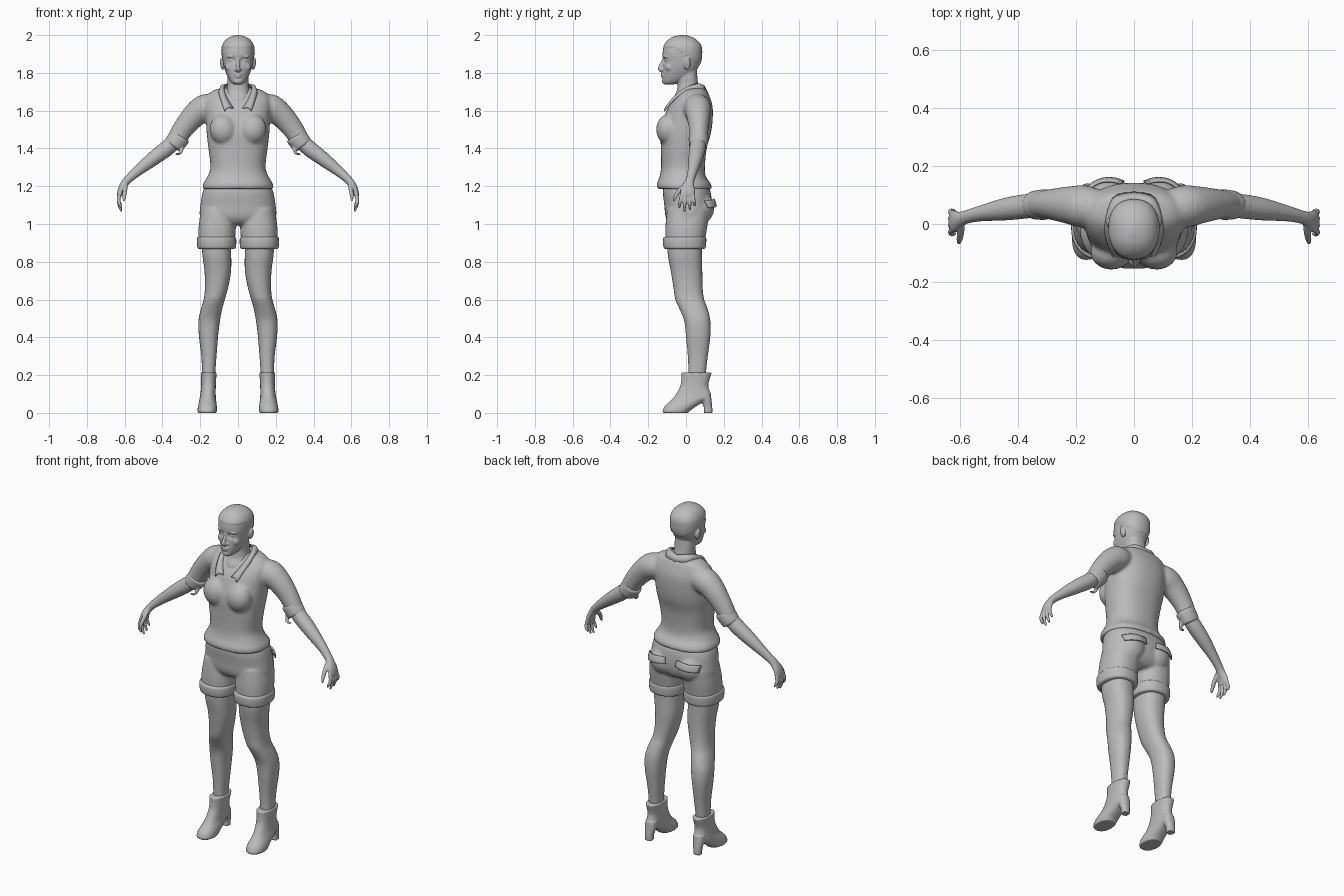
import bpy, bmesh, math
from mathutils import Vector, Matrix

grey = bpy.data.materials.new("plain grey")
grey.diffuse_color = (0.5, 0.5, 0.5, 1)


def refine(rows, k=4):
    """Smooth curve through rows of numbers."""
    out = []
    for i in range(len(rows) - 1):
        p = [rows[max(0, min(len(rows) - 1, i + d))] for d in (-1, 0, 1, 2)]
        for s in range(k):
            t = s / k
            out.append([0.5 * (2 * b + (c - a) * t + (2 * a - 5 * b + 4 * c - d) * t * t
                               + (3 * b - a - 3 * c + d) * t ** 3) for a, b, c, d in zip(*p)])
    return out + [list(rows[-1])]


def skin(bm, rings):
    """Closed surface through equal rings of points."""
    rings = [[bm.verts.new(p) for p in r] for r in rings]
    n = len(rings[0])
    faces = [bm.faces.new((a[i], a[(i + 1) % n], b[(i + 1) % n], b[i]))
             for a, b in zip(rings, rings[1:]) for i in range(n)]
    faces += [bm.faces.new(rings[0][::-1]), bm.faces.new(rings[-1])]
    bmesh.ops.recalc_face_normals(bm, faces=faces)


def oval(n=36, p=2.3):
    for i in range(n):
        c, s = math.cos(math.tau * i / n), math.sin(math.tau * i / n)
        yield math.copysign(abs(c) ** (2 / p), c), math.copysign(abs(s) ** (2 / p), s)


def stack(bm, rows, side=1, k=4):
    """Level rings: z, centre x, half width, front y, back y."""
    skin(bm, [[Vector((side * (cx + hw * c), (f + b) / 2 + (b - f) / 2 * s, z)) for c, s in oval()]
              for z, cx, hw, f, b in refine(rows, k)])


def tube(bm, rows, side=1, k=4):
    """Rings along a path: x, y, z, radius along y, radius across."""
    rows = refine(rows, k)
    rings = []
    for i, r in enumerate(rows):
        c = Vector(r[:3])
        t = (Vector(rows[min(i + 1, len(rows) - 1)][:3]) - Vector(rows[max(i - 1, 0)][:3])).normalized()
        u = Vector((0, 1, 0))
        u = (u - t * u.dot(t)).normalized()
        v = t.cross(u)
        ring = [c + u * a * r[3] + v * b * r[4] for a, b in oval(24, 2)]
        rings.append([Vector((side * q.x, q.y, q.z)) for q in ring])
    skin(bm, rings)


def ball(bm, centre, size, tilt=0, side=1):
    m = (Matrix.Translation((side * centre[0], *centre[1:])) @ Matrix.Rotation(side * tilt, 4, 'Y')
         @ Matrix.Diagonal((*size, 1)))
    bmesh.ops.create_uvsphere(bm, u_segments=20, v_segments=12, radius=1, matrix=m)


def finish(name, bm, voxel=0, smooth=3, mirror=False):
    me = bpy.data.meshes.new(name)
    bm.to_mesh(me)
    bm.free()
    me.materials.append(grey)
    me.shade_smooth()
    ob = bpy.data.objects.new(name, me)
    bpy.context.collection.objects.link(ob)
    if mirror:
        ob.modifiers.new("mirror", 'MIRROR')
    if voxel:
        m = ob.modifiers.new("blend", 'REMESH')
        m.mode, m.voxel_size, m.use_smooth_shade = 'VOXEL', voxel, True
        m = ob.modifiers.new("soften", 'SMOOTH')
        m.factor, m.iterations = 0.5, smooth
    return ob


# Head: skull with sunken eye sockets and a raised hair cap, then features
bm = bmesh.new()
stack(bm, [(1.738, 0, .018, -.112, -.07), (1.75, 0, .036, -.122, -.03), (1.78, 0, .055, -.125, .03),
           (1.82, 0, .071, -.123, .06), (1.86, 0, .080, -.122, .078), (1.90, 0, .085, -.124, .083),
           (1.94, 0, .082, -.118, .08), (1.97, 0, .067, -.098, .06), (1.99, 0, .042, -.07, .03),
           (2.0, 0, .012, -.035, -.005)], k=6)
for v in bm.verts:
    x, y, z = v.co
    if y < -.04:
        v.co.y += .016 * math.exp(-((abs(x) - .034) / .018) ** 2 - ((z - 1.866) / .014) ** 2)
    if z > 1.935 - .7 * max(0, y + .06) and z > 1.80:
        v.co.x *= 1.05
        v.co.y = -.02 + (y + .02) * 1.03
stack(bm, [(1.60, 0, .075, -.08, .07), (1.66, 0, .07, -.072, .08), (1.70, 0, .062, -.05, .075),
           (1.74, 0, .056, -.045, .065), (1.78, 0, .056, -.045, .06), (1.84, 0, .05, -.04, .055)])
tube(bm, [(0, -.118, 1.872, .008, .008), (0, -.128, 1.845, .011, .009),
          (0, -.138, 1.822, .012, .012), (0, -.128, 1.81, .008, .012)])
ball(bm, (0, -.124, 1.792), (.022, .010, .006))
ball(bm, (0, -.122, 1.781), (.019, .011, .007))
ball(bm, (0, -.115, 1.755), (.022, .013, .014))
for s in (1, -1):
    ball(bm, (.034, -.098, 1.866), (.017, .014, .010), 0, s)
    ball(bm, (.036, -.108, 1.886), (.024, .012, .006), .1, s)
    ball(bm, (.012, -.126, 1.817), (.008, .010, .007), 0, s)
    ball(bm, (.084, .005, 1.848), (.011, .019, .032), .15, s)
    ball(bm, (.046, -.085, 1.83), (.022, .024, .024), 0, s)
finish("head_and_neck", bm, .0045, 2)

# Shirt: torso, bust and sleeves
bm = bmesh.new()
stack(bm, [(1.185, 0, .187, -.150, .135), (1.21, 0, .186, -.155, .133), (1.25, 0, .163, -.140, .106),
           (1.30, 0, .146, -.132, .100), (1.40, 0, .157, -.133, .110), (1.48, 0, .166, -.135, .132),
           (1.55, 0, .170, -.120, .141), (1.62, 0, .175, -.094, .141), (1.67, 0, .170, -.058, .127),
           (1.705, 0, .135, -.025, .112), (1.722, 0, .075, .0, .095)])
for s in (1, -1):
    ball(bm, (.078, -.098, 1.50), (.072, .060, .080), .2, s)
    tube(bm, [(.10, .05, 1.625, .06, .06), (.17, .06, 1.615, .073, .073), (.225, .065, 1.58, .065, .066),
              (.29, .068, 1.505, .052, .056), (.335, .066, 1.43, .046, .05)], s)
finish("shirt", bm, .009, 5)

# Rolled sleeve cuffs
bm = bmesh.new()
tube(bm, [(.302, .067, 1.468, .048, .050), (.308, .067, 1.460, .053, .056), (.338, .065, 1.425, .050, .054),
          (.348, .064, 1.412, .046, .049)])
tube(bm, [(.29, .05, 1.41, .010, .006), (.305, .03, 1.375, .012, .007), (.335, .025, 1.37, .006, .004)])
finish("sleeve_cuff", bm, .006, 2, True)

# Open shirt collar
bm = bmesh.new()
top = refine([(0, .085, 1.735), (.05, .066, 1.745), (.073, .01, 1.728), (.06, -.055, 1.675), (.024, -.102, 1.615)])
low = refine([(0, .113, 1.702), (.075, .092, 1.71), (.103, .0, 1.702), (.092, -.07, 1.655), (.072, -.118, 1.60)])
mid = [[(a + b) / 2 + d for a, b, d in zip(p, q, (.006, 0, .012))] for p, q in zip(top, low)]
for p in mid[:1]:
    p[0] = 0
cols = [[bm.verts.new(p) for p in line] for line in (top, mid, low)]
for a, b in zip(cols, cols[1:]):
    for i in range(len(a) - 1):
        bm.faces.new((a[i], a[i + 1], b[i + 1], b[i]))
ob = finish("collar", bm, mirror=True)
ob.modifiers.new("cloth", 'SOLIDIFY').thickness = .007

# Forearms and hands
bm = bmesh.new()
tube(bm, [(.32, .066, 1.45, .040, .040), (.38, .060, 1.398, .042, .042), (.45, .050, 1.345, .038, .038),
          (.53, .036, 1.282, .027, .028), (.578, .024, 1.24, .023, .022), (.60, .016, 1.215, .027, .020),
          (.618, .010, 1.185, .037, .017), (.627, .008, 1.155, .038, .014), (.629, .008, 1.145, .030, .010)])
for y0, y1, tip in ((-.021, -.034, 1.085), (-.002, -.008, 1.065), (.018, .020, 1.072), (.036, .045, 1.095)):
    tube(bm, [(.624, y0, 1.165, .010, .010), (.632, (y0 + y1) / 2, 1.13, .0095, .0095),
              (.628, y1, (tip + 1.13) / 2, .009, .009), (.616, y1, tip, .005, .005)])
tube(bm, [(.595, -.004, 1.21, .012, .012), (.598, -.032, 1.18, .012, .012),
          (.602, -.054, 1.15, .010, .010), (.604, -.066, 1.122, .005, .006)])
finish("arm_and_hand", bm, .0042, 2, True)

# Shorts: hips, seat and two legs
bm = bmesh.new()
stack(bm, [(1.24, 0, .145, -.10, .095), (1.18, 0, .184, -.122, .128), (1.10, 0, .199, -.115, .137),
           (1.04, 0, .202, -.108, .128), (1.005, 0, .17, -.085, .10), (.995, 0, .11, -.06, .07)])
for s in (1, -1):
    ball(bm, (.085, .075, 1.085), (.085, .075, .085), 0, s)
    stack(bm, [(1.08, .105, .090, -.10, .125), (1.0, .109, .098, -.108, .115), (.94, .112, .098, -.110, .105),
               (.89, .113, .094, -.108, .098)], s)
shorts = finish("shorts", bm, .008, 4)

# Turned-up hems of the shorts
bm = bmesh.new()
stack(bm, [(.932, .113, .098, -.112, .10), (.925, .113, .103, -.121, .107), (.90, .113, .104, -.122, .107),
           (.875, .113, .101, -.118, .104), (.868, .113, .094, -.110, .096)])
finish("shorts_cuff", bm, mirror=True)

# Back pocket flaps laid on the seat
bm = bmesh.new()
bmesh.ops.create_grid(bm, x_segments=12, y_segments=5, size=1, matrix=Matrix.Translation((.098, .3, 1.108))
                      @ Matrix.Rotation(.1, 4, 'Y') @ Matrix.Rotation(math.pi / 2, 4, 'X')
                      @ Matrix.Diagonal((.062, .018, 1, 1)))
ob = finish("back_pocket_flap", bm, mirror=True)
m = ob.modifiers.new("lay", 'SHRINKWRAP')
m.target, m.wrap_method, m.wrap_mode, m.offset = shorts, 'PROJECT', 'ABOVE_SURFACE', .006
m.use_project_y = m.use_negative_direction = True
m.use_positive_direction = False
ob.modifiers.new("cloth", 'SOLIDIFY').thickness = .008

# Legs
bm = bmesh.new()
stack(bm, [(1.0, .11, .075, -.09, .09), (.86, .113, .077, -.098, .085), (.75, .107, .070, -.08, .086),
           (.66, .114, .061, -.066, .088), (.60, .126, .056, -.056, .096), (.55, .140, .056, -.034, .114),
           (.49, .152, .057, -.010, .128), (.41, .156, .051, .0, .129), (.30, .154, .040, .010, .115),
           (.21, .155, .035, .013, .105), (.14, .155, .034, .01, .10)])
finish("leg", bm, mirror=True)

# Ankle boots with block heels
bm = bmesh.new()
stack(bm, [(.214, .155, .042, -.027, .137), (.20, .155, .041, -.024, .132), (.15, .156, .039, -.028, .118),
           (.11, .158, .040, -.046, .126), (.08, .160, .043, -.066, .130), (.06, .161, .046, -.086, .095),
           (.035, .162, .050, -.113, .055), (.012, .163, .051, -.124, .022), (0, .163, .048, -.122, .012)])
stack(bm, [(.11, .158, .035, .05, .130), (.07, .159, .032, .078, .135), (.03, .160, .025, .094, .139),
           (0, .160, .024, .095, .140)])
finish("boot", bm, .005, 2, True)
